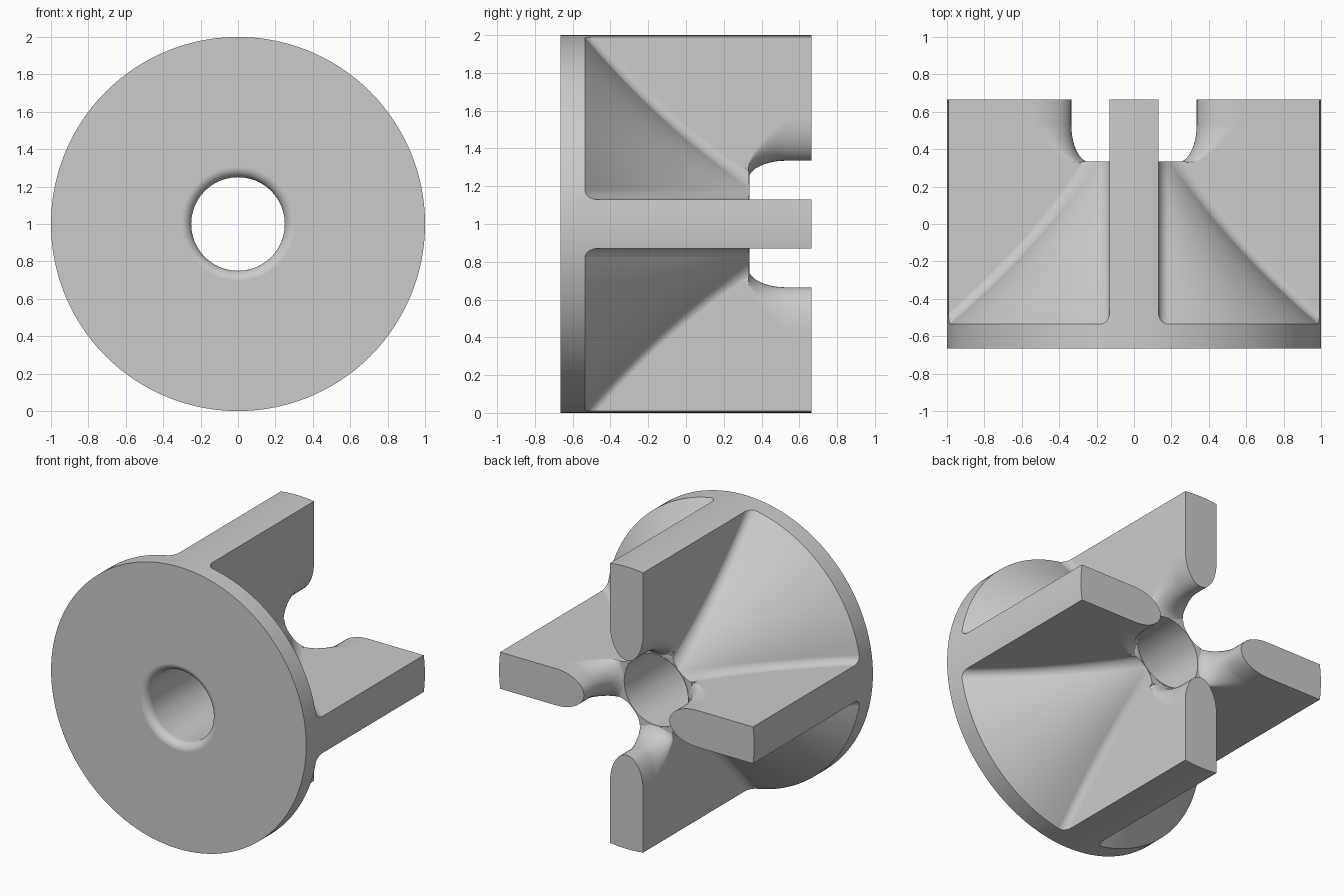
import bpy, bmesh, math
from mathutils import Matrix

if "Cube" in bpy.data.objects:
    bpy.data.objects.remove(bpy.data.objects["Cube"])

grey = bpy.data.materials.new("light grey")
grey.use_nodes = True
grey.diffuse_color = (0.6, 0.6, 0.6, 1)
grey.node_tree.nodes["Principled BSDF"].inputs["Base Color"].default_value = (0.6, 0.6, 0.6, 1)

BACK, HUB_END, RIM = 0.665, 0.335, -0.535
BORE, HALF, FILLET = 0.25, 0.13, 0.05
CENTRE = Matrix.Translation((0, 0, 1))


def hub_radius(y):
    s = (y - RIM) / (HUB_END - RIM)
    return 1 + s * (BORE + 0.006 - 1) - 0.26 * s * (1 - s)


def loft(name, rings, angle=0):
    """Closed solid skinned through equal rings of points, turned about the y axis."""
    bm = bmesh.new()
    loops = [[bm.verts.new(p) for p in ring] for ring in rings]
    n = len(loops[0])
    for a, b in zip(loops, loops[1:]):
        for i in range(n):
            bm.faces.new((a[i], a[(i + 1) % n], b[(i + 1) % n], b[i]))
    bm.faces.new(loops[0])
    bm.faces.new(loops[-1])
    bmesh.ops.recalc_face_normals(bm, faces=bm.faces)
    bm.transform(CENTRE @ Matrix.Rotation(angle, 4, 'Y'))
    mesh = bpy.data.meshes.new(name)
    bm.to_mesh(mesh)
    bm.free()
    mesh.materials.append(grey)
    obj = bpy.data.objects.new(name, mesh)
    bpy.context.collection.objects.link(obj)
    return obj


def revolve(name, profile, sides=128):
    steps = [2 * math.pi * i / sides for i in range(sides)]
    return loft(name, [[(r * math.cos(t), y, r * math.sin(t)) for t in steps]
                       for y, r in profile])


def combine(target, other, operation):
    mod = target.modifiers.new(operation.lower(), 'BOOLEAN')
    mod.operation, mod.solver, mod.object = operation, 'EXACT', other
    bpy.context.view_layer.objects.active = target
    bpy.ops.object.modifier_apply(modifier=mod.name)
    bpy.data.objects.remove(other)


def mirrored(half, y):
    """Ring from half-section points (x, z), listed from the axis outwards."""
    return [(x, y, z) for x, z in half] + [(-x, y, z) for x, z in reversed(half)]


def wing_ring(y):
    # rounded inner edge that sweeps down to the hub
    k = min(max((0.53 - y) / 0.2, 0), 1)
    tip = 0.335 - 0.1 * (1 - math.sqrt(1 - k * k))
    length = 0.22 - 0.15 * k
    half = []
    for i in range(13):
        t = math.pi / 2 * (i + 0.3) / 12.3
        half.append((HALF * math.sin(t), tip + length * (1 - math.cos(t))))
    return mirrored(half + [(HALF, 1.1)], y)


def fillet_ring(y):
    r = hub_radius(y)
    slope = (hub_radius(y + 0.01) - r) / 0.01
    stretch = math.sqrt(1 + slope * slope)
    half = [(HALF + FILLET, math.sqrt(r * r - (HALF + FILLET) ** 2) - 0.03)]
    for i in range(9):
        a = math.pi / 2 * i / 8
        x = HALF + FILLET * (1 - math.sin(a))
        rise = FILLET * (1 - math.cos(a)) * stretch
        half.append((x, math.sqrt(r * r - x * x) + rise - 0.0005))
    return mirrored(half, y)


# flange with flared hub
ys = [-0.62 + (HUB_END + 0.62) * i / 32 for i in range(33)]
body = revolve("flanged_hub", [(-BACK, 1.12)] + [(y, hub_radius(y)) for y in ys])

# four guide wings with fillets along the hub
wing_ys = [-0.61] + [0.33 + 0.2 * (i / 12) ** 1.5 for i in range(13)] + [BACK]
fillet_ys = [-0.6 + (HUB_END - 0.001 + 0.6) * i / 28 for i in range(29)]
for quarter in range(4):
    turn = quarter * math.pi / 2
    combine(body, loft("wing", [wing_ring(y) for y in wing_ys], turn), 'UNION')
    combine(body, loft("wing_fillet", [fillet_ring(y) for y in fillet_ys], turn), 'UNION')

# trim everything to the round outer envelope
combine(body, revolve("envelope", [(-0.8, 1), (0.8, 1)]), 'INTERSECT')

# through bore with rounded front lip
lip = 0.055
bore = [(-0.8, BORE + lip)]
for i in range(9):
    a = math.pi / 2 * i / 8
    bore.append((-BACK + lip * (1 - math.cos(a)), BORE + lip * (1 - math.sin(a))))
combine(body, revolve("bore", bore + [(0.8, BORE)], 96), 'DIFFERENCE')

# smooth shading with crisp edges
bpy.ops.object.select_all(action='DESELECT')
body.select_set(True)
bpy.context.view_layer.objects.active = body
bpy.ops.object.shade_smooth_by_angle(angle=math.radians(28))
normals = body.modifiers.new("weighted normals", 'WEIGHTED_NORMAL')
normals.keep_sharp = True
